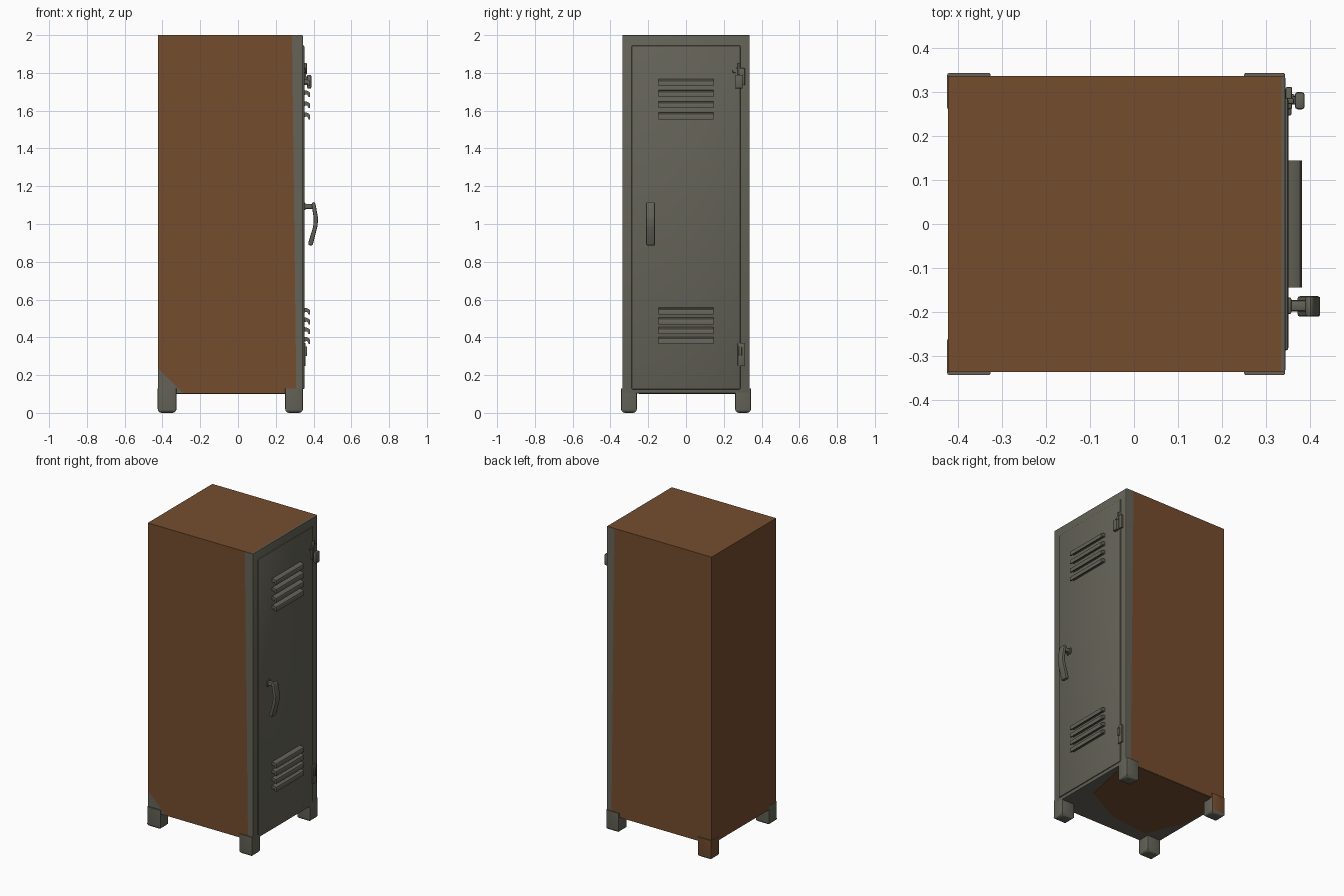
import bpy, bmesh, math
from mathutils import Vector

if "Cube" in bpy.data.objects:
    bpy.data.objects.remove(bpy.data.objects["Cube"])


def material(name, rgb):
    m = bpy.data.materials.new(name)
    m.diffuse_color = (*rgb, 1)
    m.use_nodes = True
    m.node_tree.nodes["Principled BSDF"].inputs["Base Color"].default_value = m.diffuse_color
    return m


GREY = material("warm grey metal", (0.128, 0.124, 0.097))
BROWN = material("rust brown", (0.178, 0.073, 0.028))


def finish(bm, name, rule=None, smooth=True):
    """Turn a bmesh into an object; rule(face) gives 0 for grey, 1 for brown."""
    bmesh.ops.recalc_face_normals(bm, faces=bm.faces)
    bm.normal_update()
    for f in bm.faces:
        f.material_index = rule(f) if rule else 0
    me = bpy.data.meshes.new(name)
    bm.to_mesh(me)
    bm.free()
    me.materials.append(GREY)
    me.materials.append(BROWN)
    ob = bpy.data.objects.new(name, me)
    bpy.context.collection.objects.link(ob)
    if smooth:
        bpy.context.view_layer.objects.active = ob
        ob.select_set(True)
        bpy.ops.object.shade_smooth_by_angle(angle=math.radians(35))
        ob.select_set(False)
    return ob


def box_bm(lo, hi):
    bm = bmesh.new()
    bmesh.ops.create_cube(bm, size=1)
    for v in bm.verts:
        v.co = Vector(lo[i] + (v.co[i] + 0.5) * (hi[i] - lo[i]) for i in range(3))
    return bm


def bevel(bm, edges, width, seg=2):
    bmesh.ops.bevel(bm, geom=edges, offset=width, segments=seg, profile=0.5,
                    affect='EDGES', clamp_overlap=True)


def box(name, lo, hi, width=0.0, seg=2):
    bm = box_bm(lo, hi)
    if width:
        bevel(bm, bm.edges[:], width, seg)
    return finish(bm, name)


def prism(name, pts, y0, y1, width=0.0):
    """Extrude an (x, z) profile along y."""
    bm = bmesh.new()
    f = bm.faces.new([bm.verts.new((x, y0, z)) for x, z in pts])
    ext = bmesh.ops.extrude_face_region(bm, geom=[f])
    for v in ext["geom"]:
        if isinstance(v, bmesh.types.BMVert):
            v.co.y = y1
    bmesh.ops.recalc_face_normals(bm, faces=bm.faces)
    if width:
        bevel(bm, bm.edges[:], width)
    return finish(bm, name)


# cabinet body, cut along the paint borders
W = 0.337
bm = box_bm((-0.423, -W, 0.103), (0.345, W, 2.0))
bevel(bm, [e for e in bm.edges if all(v.co.x > 0.3 for v in e.verts)], 0.007)


def cut(p, n):
    bmesh.ops.bisect_plane(bm, geom=bm.verts[:] + bm.edges[:] + bm.faces[:],
                           plane_co=p, plane_no=n)


cut((0.286, 0, 2.0), (1, 0, 0.012))
cut((0.335, 0, 0), (1, 0, 0))
cut((-0.423, 0, 0.235), (0.7, 0, 0.7))


def body_paint(f):
    c, n = f.calc_center_median(), f.normal
    if n.z < -0.5 or n.x > 0.3:
        return 0
    if n.z > 0.5:
        return 1 if c.x < 0.335 else 0
    if n.x < -0.5:
        return 1
    if c.x > 0.286 - 0.012 * (c.z - 2.0):
        return 0
    if n.y < -0.5 and (c.x + 0.423) + (c.z - 0.235) < 0:
        return 0
    return 1


finish(bm, "cabinet_body", body_paint)

# brown patch on the underside
bm = bmesh.new()
patch = [(0.27, 0.335), (0.31, 0.2), (0.25, -0.08), (-0.02, -0.22),
         (-0.30, -0.25), (-0.40, 0.0), (-0.41, 0.15), (-0.32, 0.335)]
f = bm.faces.new([bm.verts.new((x, y, 0.104)) for x, y in patch])
for v in bmesh.ops.extrude_face_region(bm, geom=[f])["geom"]:
    if isinstance(v, bmesh.types.BMVert):
        v.co.z = 0.1
finish(bm, "underside_patch", lambda f: 1, smooth=False)

# four feet with rounded soles
for xn, x0, x1 in (("back", -0.425, -0.326), ("front", 0.25, 0.344)):
    for yn, s in (("left", -1), ("right", 1)):
        y0, y1 = sorted((s * 0.26, s * 0.344))
        bm = box_bm((x0, y0, 0.0), (x1, y1, 0.13))
        bevel(bm, [e for e in bm.edges if min(v.co.z for v in e.verts) < 0.01
                   and max(v.co.z for v in e.verts) < 0.01], 0.02, 3)
        bevel(bm, [e for e in bm.edges if abs(e.verts[0].co.z - e.verts[1].co.z) > 0.05], 0.006, 2)
        painted = xn == "back" and s > 0
        finish(bm, f"{xn}_{yn}_foot",
               lambda f: int(painted and f.calc_center_median().z > 0.02
                             and (f.normal.x < -0.5 or f.normal.y > 0.5)))

# raised door panel
box("door_panel", (0.335, -0.288, 0.125), (0.351, 0.288, 1.945), 0.006)

# two groups of four hooded vent slats
for group, top in (("upper", 1.767), ("lower", 0.557)):
    for i in range(4):
        z = top - i * (0.0515 if group == "lower" else 0.0585)
        h = 0.034
        prism(f"{group}_vent_slat_{i + 1}",
              [(0.345, z), (0.362, z - 0.001), (0.378, z - 0.009), (0.382, z - 0.018),
               (0.381, z - h - 0.003), (0.374, z - h - 0.003), (0.366, z - h + 0.012),
               (0.345, z - h + 0.008)],
              -0.145, 0.145)

# door handle: stem and bent grip
box("handle_stem", (0.34, -0.199, 1.08), (0.402, -0.173, 1.107), 0.007)
box("handle_base", (0.345, -0.205, 1.074), (0.358, -0.167, 1.113), 0.004)
prism("handle_grip",
      [(0.389, 1.108), (0.402, 1.118), (0.41, 1.108), (0.424, 1.03), (0.421, 0.99),
       (0.395, 0.886), (0.372, 0.888), (0.372, 0.902), (0.398, 0.985), (0.401, 1.03)],
      -0.211, -0.164, 0.006)

# upper latch: plate, block and pin
box("latch_plate", (0.345, 0.262, 1.735), (0.36, 0.312, 1.825), 0.004)
box("latch_neck", (0.355, 0.272, 1.735), (0.372, 0.29, 1.78), 0.003)
box("latch_block", (0.366, 0.261, 1.717), (0.388, 0.3, 1.79), 0.006)
box("latch_pin", (0.347, 0.273, 1.79), (0.364, 0.287, 1.853), 0.004)
box("latch_tab", (0.347, 0.247, 1.8), (0.358, 0.28, 1.818), 0.003)

# lower hinge: plate and knuckle
box("hinge_plate", (0.345, 0.273, 0.248), (0.358, 0.31, 0.37), 0.004)
box("hinge_knuckle", (0.35, 0.279, 0.30), (0.366, 0.296, 0.352), 0.005)
